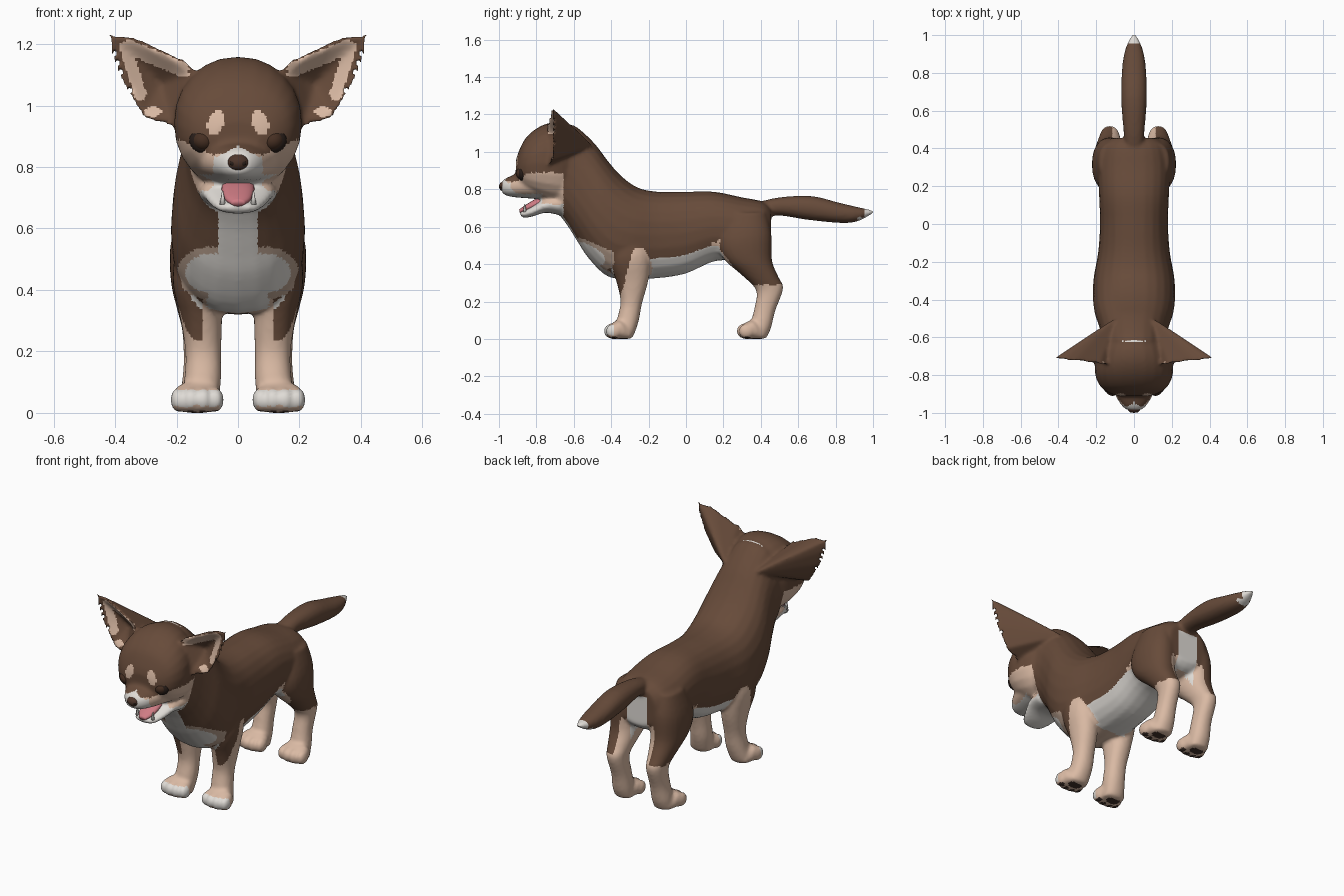
import bpy, bmesh, math
from math import hypot, cos, sin, pi
from mathutils import Vector, Matrix

if "Cube" in bpy.data.objects:
    bpy.data.objects.remove(bpy.data.objects["Cube"])

COLS = {"brown_coat": (.135, .070, .042), "peach_fur": (.70, .49, .37), "white_fur": (.74, .71, .67),
        "tan_fur": (.48, .35, .27), "dark_pads": (.055, .032, .024), "nose_brown": (.075, .036, .024),
        "eye_brown": (.06, .028, .016), "eyelid_dark": (.022, .013, .010), "tongue_pink": (.62, .20, .23)}
MATS = {}
for k, c in COLS.items():
    MATS[k] = bpy.data.materials.new(k)
    MATS[k].diffuse_color = (*c, 1)
BROWN, PEACH, WHITE, TAN, DARK = range(5)


def spline(secs, steps=4):
    """Catmull-Rom through the section parameters."""
    out, m = [], len(secs) - 1
    for i in range(m):
        a, b, c, d = (secs[max(0, min(m, j))] for j in (i - 1, i, i + 1, i + 2))
        for k in range(steps):
            t = k / steps
            out.append([.5 * (2*q + (r-p)*t + (2*p-5*q+4*r-s)*t*t + (3*q-p-3*r+s)*t**3)
                        for p, q, r, s in zip(a, b, c, d)])
    return out + [list(secs[-1])]


def loft(bm, secs, side=1, power=2.2, n=24):
    """Each section: edge point A (y,z), opposite edge point B (y,z), x centre, half width."""
    rings = []
    for ay, az, by, bz, xc, hw in spline(secs):
        ring = []
        for i in range(n):
            u, v = cos(2*pi*i/n), sin(2*pi*i/n)
            u = math.copysign(abs(u)**(2/power), u) / 2
            v = math.copysign(abs(v)**(2/power), v)
            ring.append(bm.verts.new((side*(xc + hw*v), (ay+by)/2 + (ay-by)*u, (az+bz)/2 + (az-bz)*u)))
        rings.append(ring)
    bridge(bm, rings)
    bm.faces.new(rings[0])
    bm.faces.new(rings[-1][::-1])


def bridge(bm, rings):
    for r, q in zip(rings, rings[1:]):
        for i in range(len(r)):
            j = (i + 1) % len(r)
            bm.faces.new((r[i], q[i], q[j], r[j]))


def ball(bm, loc, rad, rot=0):
    m = Matrix.Translation(loc) @ Matrix.Rotation(rot, 4, 'Y') @ Matrix.Diagonal((*rad, 1))
    bmesh.ops.create_uvsphere(bm, u_segments=20, v_segments=12, radius=1, matrix=m)


def finish(name, bm, mats):
    bmesh.ops.recalc_face_normals(bm, faces=bm.faces)
    me = bpy.data.meshes.new(name)
    bm.to_mesh(me)
    bm.free()
    ob = bpy.data.objects.new(name, me)
    bpy.context.collection.objects.link(ob)
    for k in mats:
        me.materials.append(MATS[k])
    for p in me.polygons:
        p.use_smooth = True
    return ob


body = bmesh.new()
# torso and neck
loft(body, [(.455, .70, .455, .48, 0, .12), (.41, .735, .41, .44, 0, .17), (.30, .757, .28, .42, 0, .19),
            (.15, .787, .15, .415, 0, .185), (0, .787, 0, .35, 0, .18), (-.15, .787, -.15, .325, 0, .19),
            (-.26, .81, -.30, .32, 0, .213), (-.35, .875, -.42, .335, 0, .218), (-.42, .955, -.52, .43, 0, .208),
            (-.48, 1.035, -.58, .52, 0, .188), (-.55, 1.105, -.63, .60, 0, .172),
            (-.61, 1.145, -.68, .67, 0, .168), (-.68, 1.14, -.70, .72, 0, .15)], power=2.3)
# skull
loft(body, [(-.60, 1.13, -.60, .74, 0, .15), (-.66, 1.155, -.66, .72, 0, .185), (-.73, 1.155, -.73, .73, 0, .205),
            (-.80, 1.125, -.80, .755, 0, .205), (-.86, 1.07, -.86, .79, 0, .178),
            (-.895, 1.0, -.895, .83, 0, .13), (-.91, .95, -.91, .86, 0, .08)])
# muzzle
loft(body, [(-.76, .93, -.76, .745, 0, .15), (-.85, .905, -.85, .752, 0, .125), (-.92, .878, -.92, .758, 0, .092),
            (-.965, .858, -.965, .768, 0, .062), (-.985, .84, -.985, .785, 0, .035)])
# lower jaw
loft(body, [(-.67, .78, -.67, .66, 0, .13), (-.75, .755, -.75, .675, 0, .117), (-.82, .712, -.82, .655, 0, .09),
            (-.87, .685, -.865, .648, 0, .062), (-.89, .68, -.885, .66, 0, .03)])
# tail
loft(body, [(.38, .73, .40, .65, 0, .05), (.50, .757, .50, .66, 0, .056), (.67, .764, .65, .637, 0, .068),
            (.82, .728, .83, .62, 0, .063), (.94, .70, .92, .63, 0, .045), (1.008, .685, 1.0, .672, 0, .01)])

TOES = [(dx, .018 * abs(dx) / .06) for dx in (-.06, -.02, .02, .06)]
FEET = (-.425, .285)
RIM = [(.14, -.74, 1.11), (.18, -.74, 1.15), (.32, -.725, 1.217), (.385, -.72, 1.238), (.428, -.715, 1.235),
       (.42, -.715, 1.17), (.385, -.715, 1.08), (.35, -.715, 1.02), (.318, -.72, .958), (.21, -.735, .93)]
for s in (1, -1):
    # front leg
    loft(body, [(-.40, .58, -.21, .60, .13, .06), (-.405, .42, -.19, .46, .135, .078),
                (-.37, .30, -.2, .32, .12, .068), (-.35, .20, -.235, .19, .113, .058),
                (-.365, .12, -.252, .10, .115, .06), (-.38, .05, -.275, .03, .125, .062),
                (-.38, .005, -.29, .005, .125, .055)], s)
    # hind leg
    loft(body, [(.22, .67, .43, .68, .11, .075), (.17, .53, .457, .56, .125, .095), (.20, .43, .46, .42, .13, .088),
                (.30, .34, .495, .33, .13, .068), (.375, .26, .52, .27, .128, .053),
                (.367, .17, .477, .15, .125, .052), (.345, .08, .455, .06, .127, .058),
                (.34, .005, .43, .005, .127, .055)], s)
    # paws with toes
    for fy in FEET:
        loft(body, [(fy+.13, .05, fy+.13, .0, .13, .05), (fy+.08, .10, fy+.08, 0, .133, .075),
                    (fy+.03, .085, fy+.03, 0, .133, .08), (fy+.005, .06, fy+.005, .01, .133, .065)], s, 2.6)
        for dx, dy in TOES:
            ball(body, (s*(.133+dx), fy+dy+.02, .042), (.027, .042, .04))
    # ear: hollow front, rounded cone behind
    rim = [Vector(p) for p in RIM]
    cav, apex = Vector((.25, -.65, 1.07)), Vector((.09, -.49, 1.03))
    lip = [p.lerp(cav, .2) for p in rim]
    for p, r in zip(lip, rim):
        p.y = r.y + .008
    low = [p.lerp(cav, .6) for p in rim]
    back = [p.lerp(apex, .5) for p in rim]
    rings = [[body.verts.new((s*p.x, p.y, p.z)) for p in ring]
             for ring in ([p.lerp(cav, .97) for p in rim], low, lip, rim, back,
                          [p.lerp(apex, .93) for p in rim])]
    bridge(body, rings)
    body.faces.new(rings[0])
    body.faces.new(rings[-1][::-1])

dog = finish("dog_body", body, list(COLS)[:5])
# fuse the parts into one soft skin
m = dog.modifiers.new("fuse", 'REMESH')
m.mode, m.voxel_size = 'VOXEL', .01
m = dog.modifiers.new("soften", 'SMOOTH')
m.factor, m.iterations = .5, 5
skin = bpy.data.meshes.new_from_object(dog.evaluated_get(bpy.context.evaluated_depsgraph_get()))
dog.modifiers.clear()
dog.data = skin
if len(skin.materials) == 0:
    for k in list(COLS)[:5]:
        skin.materials.append(MATS[k])


def seg(px, pz, ax, az, bx, bz):
    dx, dz = bx-ax, bz-az
    t = max(0, min(1, ((px-ax)*dx + (pz-az)*dz) / (dx*dx + dz*dz)))
    return hypot(px-ax-t*dx, pz-az-t*dz)


def coat(c, n):
    """Coat markings by position and direction."""
    x, y, z = abs(c.x), c.y, c.z
    inward = n.x * (1 if c.x > 0 else -1) < -.2
    if y > .955:                                   # tail tip
        return WHITE
    if z < .03 and n.z < -.5:                      # paw pads
        for fy in FEET:
            if hypot((x-.133)/.042, (y-fy-.085)/.028) < 1:
                return DARK
            if any(hypot((x-.133-dx)/.014, (y-fy-dy-.022)/.02) < 1 for dx, dy in TOES):
                return DARK
        return PEACH
    if z > .92 and x > .16 and y < -.6 and n.y < .1:   # inner ear
        d = min(seg(x, z, .175, 1.115, .355, 1.19) - .004, seg(x, z, .365, 1.19, .318, 1.035))
        return PEACH if d < .02 or hypot((x-.277)/.03, (z-.98)/.017) < 1 else BROWN
    if y < -.655 and z > .63:                      # face
        if y < -.8 and hypot((x-.072-(z-.945)*-.2)/.027, (z-.945)/.04) < 1:
            return PEACH
        if y < -.88 and x < .08 and z < .868 - .5*x:
            return WHITE
        if z < .72 or (z < .775 and y < -.77):
            return WHITE
        return PEACH if z < .84 + max(0, min(.05, (x-.08)*.45)) else BROWN
    if y < -.385 and z > .3 and n.y < .15:         # throat and chest
        e = hypot(max(0, x-.09)/.108, (z-.455)/.085)
        if (z > .5 and x < .062) or e < .75 or (z < .42 and x < .1):
            return WHITE
        if e < 1:
            return TAN
    if y < -.17 and z < .5:                        # front legs
        if z < .075 and y < -.385:
            return WHITE
        if z < .24 or (z < .38 and x < .115 and y < -.2) or (inward and z < .4):
            return PEACH
        if x > .1 and -.345 + .25*(z-.24) < y < -.18 and z < .49 - 20*(y+.25)**2:
            return PEACH
    if n.z < -.4 and -.4 < y < .2 and z < .5:      # belly
        return WHITE
    if 0 < y < .18 and z < .355 + y:
        return PEACH
    if y > .14:                                    # hind legs and rump
        if y > .38 and n.y > .3 and x < .065 and z < .65:
            return WHITE
        if z < max(.29, .48 - 1.25*(y-.18)) or (z < .5 and (inward or x < .08)):
            return PEACH
    return BROWN


for p in skin.polygons:
    p.use_smooth = True
    p.material_index = coat(p.center, p.normal)

# nose with two nostrils
bm = bmesh.new()
ball(bm, (0, -.968, .815), (.038, .032, .029))
finish("nose", bm, ["nose_brown"])
bm = bmesh.new()
for s in (1, -1):
    ball(bm, (s*.018, -.991, .812), (.008, .006, .008))
finish("nostrils", bm, ["eyelid_dark"])

# eyes and dark lids
for name, rad, y, mat in (("eyes", (.036, .036, .032), -.874, "eye_brown"),
                          ("eyelids", (.045, .026, .04), -.874, "eyelid_dark")):
    bm = bmesh.new()
    for s in (1, -1):
        ball(bm, (s*.114, y, .885), rad, -s*.35)
    finish(name, bm, [mat])

# tongue
bm = bmesh.new()
loft(bm, [(-.73, .77, -.73, .735, 0, .05), (-.80, .75, -.80, .70, 0, .053), (-.86, .715, -.855, .68, 0, .042),
          (-.892, .692, -.888, .672, 0, .02)])
finish("tongue", bm, ["tongue_pink"])

# small lower fangs
bm = bmesh.new()
for s in (1, -1):
    bmesh.ops.create_cone(bm, cap_ends=True, segments=8, radius1=.01, radius2=.002, depth=.045,
                          matrix=Matrix.Translation((s*.05, -.862, .70)))
finish("lower_teeth", bm, ["white_fur"])

for m in bpy.data.materials:
    if m.users and not m.is_grease_pencil:
        m.use_nodes = True
        m.node_tree.nodes["Principled BSDF"].inputs["Base Color"].default_value = m.diffuse_color
